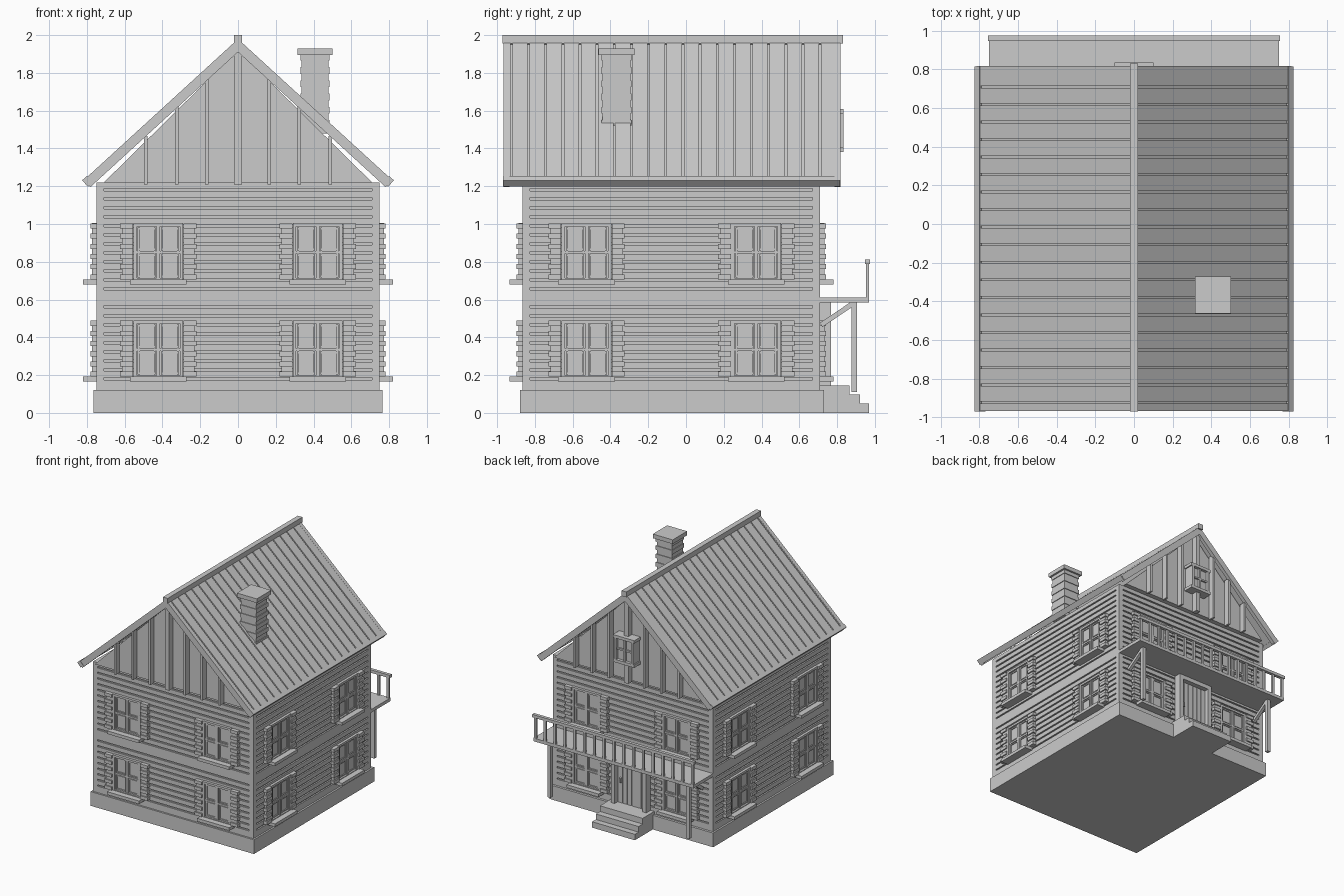
import bpy
import bmesh
import math
from mathutils import Matrix, Vector

if "Cube" in bpy.data.objects:
    bpy.data.objects.remove(bpy.data.objects["Cube"])

GREY = (0.6, 0.6, 0.6, 1)
mat = bpy.data.materials.new("plain grey")
mat.use_nodes = True
mat.diffuse_color = GREY
mat.node_tree.nodes["Principled BSDF"].inputs["Base Color"].default_value = GREY

WX, YF, YB = 0.75, -0.865, 0.71          # wall planes
YC = (YF + YB) / 2
Z0, Z1 = 0.12, 1.22                      # wall bottom and top


def link(name, mesh, matrix=Matrix()):
    ob = bpy.data.objects.new(name, mesh)
    ob.matrix_world = matrix
    bpy.context.collection.objects.link(ob)
    return ob


def box_mesh(name, items):
    """Mesh of boxes given as (x0, x1, y0, y1, z0, z1)."""
    bm = bmesh.new()
    for x0, x1, y0, y1, z0, z1 in items:
        size = Matrix.Diagonal((abs(x1 - x0), abs(y1 - y0), abs(z1 - z0), 1))
        mid = Matrix.Translation(((x0 + x1) / 2, (y0 + y1) / 2, (z0 + z1) / 2))
        bmesh.ops.create_cube(bm, size=1, matrix=mid @ size)
    mesh = bpy.data.meshes.new(name)
    bm.to_mesh(mesh)
    bm.free()
    mesh.materials.append(mat)
    return mesh


def boxes(name, items, matrix=Matrix()):
    return link(name, box_mesh(name, items), matrix)


def mirrored(items):
    return items + [(-b, -a, *rest) for a, b, *rest in items]


def prism(name, profile, y0, y1):
    """Extrude an (x, z) outline along y."""
    bm = bmesh.new()
    face = bm.faces.new([bm.verts.new((x, y0, z)) for x, z in profile])
    out = bmesh.ops.extrude_face_region(bm, geom=[face])
    moved = [v for v in out["geom"] if isinstance(v, bmesh.types.BMVert)]
    bmesh.ops.translate(bm, verts=moved, vec=(0, y1 - y0, 0))
    bmesh.ops.recalc_face_normals(bm, faces=bm.faces)
    mesh = bpy.data.meshes.new(name)
    bm.to_mesh(mesh)
    bm.free()
    mesh.materials.append(mat)
    return link(name, mesh)


# Foundation, wall core and corner posts
boxes("foundation", [(-0.765, 0.765, -0.88, 0.73, 0, Z0)])
REC = 0.012
boxes("wall_core", [(-WX + REC, WX - REC, YF + REC, YB - REC, Z0, Z1)])
boxes("corner_posts", mirrored([(WX - 0.04, WX, YF, YF + 0.04, Z0, Z1),
                                (WX - 0.04, WX, YB - 0.04, YB, Z0, Z1)]))

# Horizontal siding with narrow gaps; one wide board between the floors
grooves = [1.182 - 0.0477 * k for k in range(22) if k != 12]
edges = [Z1 + 0.006] + grooves + [Z0 - 0.006]
siding = []
for top, bottom in zip(edges, edges[1:]):
    z = (bottom + 0.006, top - 0.006)
    siding.append((-WX + 0.04, WX - 0.04, YF, YF + 0.02, *z))
    siding.append((-WX + 0.04, WX - 0.04, YB - 0.02, YB, *z))
    siding += mirrored([(WX - 0.02, WX, YF + 0.04, YB - 0.04, *z)])
boxes("siding", siding)

# Shuttered window, shared by all walls (faces -y, origin at sill height)
W, H = 0.132, 0.31
window = [(-W, W, -0.006, 0, 0, H),
          (-W, W, -0.022, 0, H - 0.018, H), (-W, W, -0.022, 0, 0, 0.018),
          (-0.009, 0.009, -0.016, 0, 0, H),
          (-W, W, -0.015, 0, H / 2 - 0.007, H / 2 + 0.007),
          (-0.15, 0.15, -0.07, 0, -0.014, 0.012)]
window += mirrored([(W - 0.018, W, -0.022, 0, 0, H),
                    (W - 0.034, W - 0.023, -0.014, 0, 0.023, H - 0.023),
                    (0.014, 0.022, -0.014, 0, 0.023, H - 0.023)])
for z0, z1 in ((0.023, 0.033), (H / 2 - 0.02, H / 2 - 0.012),
               (H / 2 + 0.012, H / 2 + 0.02), (H - 0.033, H - 0.023)):
    window += mirrored([(0.014, W - 0.023, -0.013, 0, z0, z1)])
SLATS = 11
for i in range(SLATS):
    out = i % 2 == 0
    window += mirrored([(W + 0.002, 0.202 if out else 0.192, -0.032 if out else -0.022, 0,
                         0.012 + (H - 0.014) * i / SLATS,
                         0.012 + (H - 0.014) * (i + 1) / SLATS)])
window_mesh = box_mesh("window", window)
for z in (0.18, 0.695):
    for s in (-1, 1):
        for side, pos, turn in (("front", (s * 0.422, YF, z), 0),
                                ("left", (WX, YC + s * 0.449, z), 90),
                                ("back", (s * 0.422, YB, z), 180),
                                ("right", (-WX, YC + s * 0.449, z), -90)):
            link(side + "_window", window_mesh,
                 Matrix.Translation(pos) @ Matrix.Rotation(math.radians(turn), 4, "Z"))

# Gable walls with vertical battens
prism("gable", [(-0.71, Z1), (0.71, Z1), (0, Z1 + 0.7)], -0.9, 0.75)
for name, y0, y1 in (("front_battens", -0.95, -0.9), ("back_battens", 0.75, 0.8)):
    items = [(-0.02, 0.02, y0, y1, 1.21, 1.93)]
    for x in (0.165, 0.325, 0.488):
        items += mirrored([(x - 0.009, x + 0.009, y0, y1, 1.21, 1.95 - 0.99 * x)])
    boxes(name, items)
attic = [(-0.085, 0.085, 0.75, 0.81, 1.39, 1.6), (-0.009, 0.009, 0.75, 0.826, 1.38, 1.61),
         (-0.1, 0.1, 0.75, 0.835, 1.585, 1.61), (-0.1, 0.1, 0.75, 0.835, 1.38, 1.405),
         (-0.09, 0.09, 0.75, 0.824, 1.488, 1.502)]
boxes("attic_window", attic + mirrored([(0.07, 0.09, 0.75, 0.835, 1.38, 1.61)]))

# Roof slopes of separate planks, with bargeboards and eave boards
SLOPE, LEN, STEP = math.atan2(0.75, 0.82), 1.105, 0.0908
RF, RB = -0.965, 0.815
seams = [0.71 - STEP * k for k in range(-1, 19)]
cuts = [RB + 0.005] + [y for y in seams if RF + 0.02 < y < RB - 0.005] + [RF - 0.005]
for s, side in ((1, "left"), (-1, "right")):
    frame = Matrix.Translation((0, 0, 1.978)) @ Matrix.Rotation(s * SLOPE, 4, "Y")
    planks = [(0, s * LEN, b + 0.005, a - 0.005, -0.03, 0) for a, b in zip(cuts, cuts[1:])]
    boxes(side + "_roof_planks", planks, frame)
    boxes(side + "_roof_base", [(0, s * LEN, RF + 0.01, RB - 0.01, -0.032, -0.01)], frame)
    boxes(side + "_bargeboards", [(0, s * LEN, RF - 0.002, RF + 0.03, -0.05, 0.001),
                                  (0, s * LEN, RB - 0.03, RB + 0.002, -0.05, 0.001)], frame)
    boxes(side + "_eave_board", [(s * (LEN - 0.025), s * (LEN + 0.008),
                                  RF - 0.005, RB, -0.04, 0.006)], frame)
boxes("ridge_cap", [(-0.022, 0.022, -0.972, 0.83, 1.955, 2)])

# Brick chimney in stepped courses
CX, CY = 0.408, -0.368
courses = []
for i in range(12):
    r = 0.077 if i % 2 else 0.071
    courses.append((CX - r, CX + r, CY - r - 0.003, CY + r + 0.003,
                    1.48 + 0.035 * i, 1.48 + 0.035 * (i + 1)))
courses.append((CX - 0.093, CX + 0.093, CY - 0.096, CY + 0.096, 1.895, 1.93))
boxes("chimney", courses)

# Back steps and planked door
boxes("steps", [(-0.2, 0.2, 0.7, y, 0, z)
                for y, z in ((0.97, 0.05), (0.92, 0.097), (0.865, 0.145))])
boxes("door_frame", mirrored([(0.13, 0.165, YB, 0.768, 0.14, 0.585)])
      + [(-0.165, 0.165, YB, 0.768, 0.55, 0.585)])
boxes("door", [(-0.13 + 0.0434 * i, -0.091 + 0.0434 * i, YB, 0.727, 0.14, 0.55)
               for i in range(6)] + [(0.09, 0.105, YB, 0.745, 0.32, 0.36)])

# Balcony floor, rail, supporting posts and braces
boxes("balcony_floor", [(-0.75, 0.75, YB, 0.97, 0.585, 0.612)])
N = 17
boxes("balcony_rail", [(-0.757, 0.757, 0.948, 0.975, 0.787, 0.812)]
      + [(x - 0.01, x + 0.01, 0.953, 0.97, 0.61, 0.79)
         for x in (-0.735 + 1.47 * i / (N - 1) for i in range(N))])
boxes("balcony_posts", mirrored([(0.635, 0.665, 0.875, 0.905, 0.11, 0.586)]))
start, end = Vector((0, 0.715, 0.465)), Vector((0, 0.885, 0.58))
run = end - start
brace = Matrix.Translation(start) @ Matrix.Rotation(math.atan2(run.z, run.y), 4, "X")
boxes("balcony_braces", mirrored([(0.637, 0.663, 0, run.length, -0.013, 0.013)]), brace)
